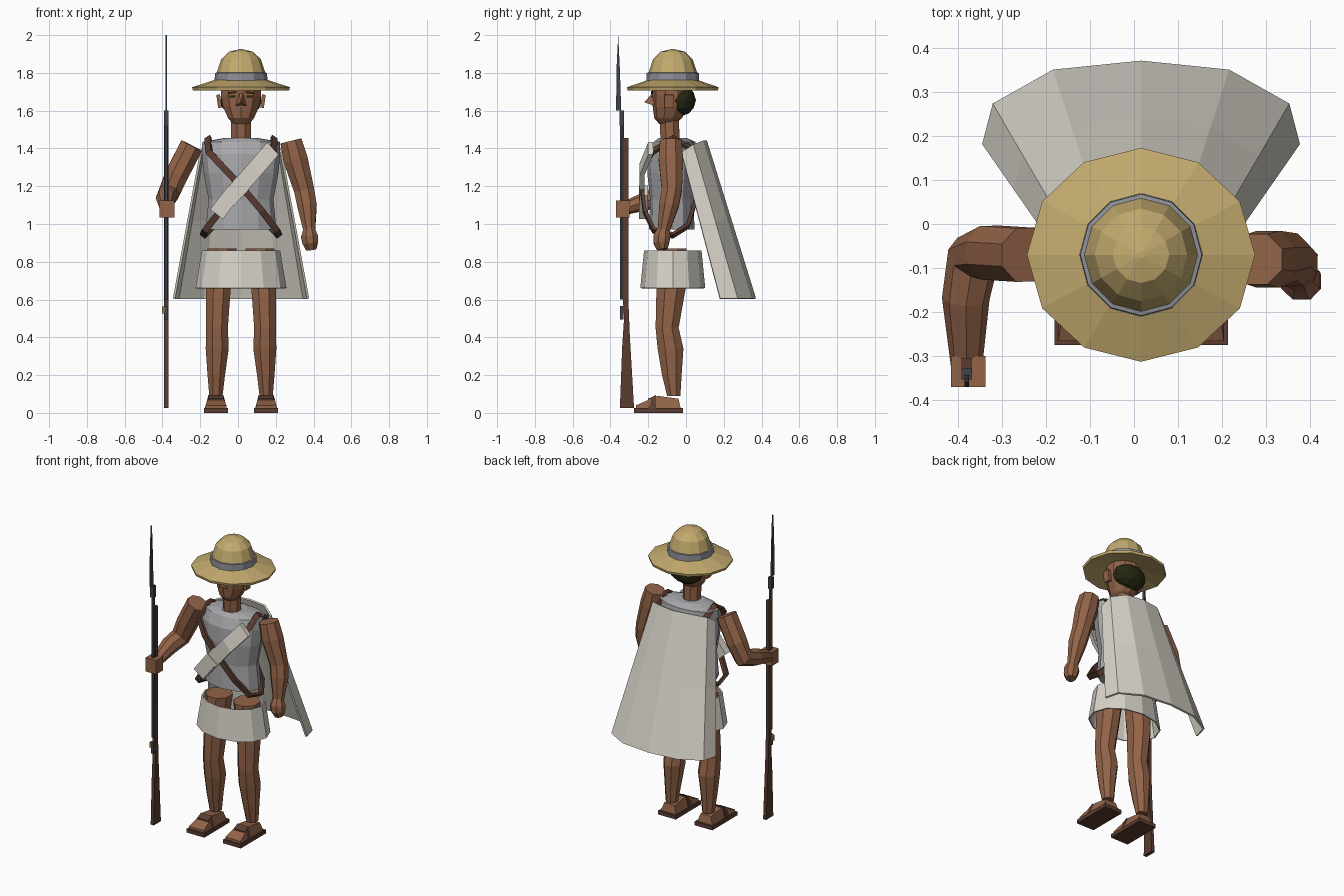
import bpy, bmesh, math
from mathutils import Vector, Matrix

if "Cube" in bpy.data.objects:
    bpy.data.objects.remove(bpy.data.objects["Cube"])

CX, CY = 0.016, -0.07   # centre line of the body


def mat(name, r, g, b):
    m = bpy.data.materials.new(name)
    m.diffuse_color = (r, g, b, 1)
    m.use_nodes = True
    m.node_tree.nodes["Principled BSDF"].inputs["Base Color"].default_value = m.diffuse_color
    return m


STRAW = mat("straw", .54, .40, .155)
BAND = mat("band_grey", .27, .28, .31)
SKIN = mat("skin", .29, .125, .064)
HAIR = mat("dark_hair", .02, .021, .006)
SHIRT = mat("shirt_grey", .39, .39, .41)
CLOTH = mat("off_white_cloth", .68, .65, .58)
LEATHER = mat("brown_leather", .10, .045, .03)
METAL = mat("gunmetal", .053, .058, .065)
BRASS = mat("brass", .30, .22, .04)


def make(name, verts, faces, m, thick=0):
    me = bpy.data.meshes.new(name)
    me.from_pydata([tuple(v) for v in verts], [], faces)
    bm = bmesh.new()
    bm.from_mesh(me)
    bmesh.ops.recalc_face_normals(bm, faces=bm.faces)
    bm.to_mesh(me)
    bm.free()
    me.materials.append(m)
    ob = bpy.data.objects.new(name, me)
    bpy.context.collection.objects.link(ob)
    if thick:
        mod = ob.modifiers.new("thickness", 'SOLIDIFY')
        mod.thickness, mod.offset = thick, 0
    return ob


def skin_rings(name, rings, m, caps=True, closed=False, thick=0):
    """Bridge equal-sized vertex rings."""
    n, k = len(rings[0]), len(rings)
    faces = [(i * n + j, i * n + (j + 1) % n, (i + 1) % k * n + (j + 1) % n, (i + 1) % k * n + j)
             for i in range(k if closed else k - 1) for j in range(n)]
    if caps and not closed:
        faces += [tuple(range(n))[::-1], tuple(range((k - 1) * n, k * n))]
    return make(name, [v for r in rings for v in r], faces, m, thick)


def loft(name, secs, m, n=8, phase=0.0, **kw):
    """Horizontal elliptical sections (x, y, z, rx, ry)."""
    ang = [2 * math.pi * (j + phase) / n for j in range(n)]
    return skin_rings(name, [[(x + rx * math.cos(a), y + ry * math.sin(a), z) for a in ang]
                             for x, y, z, rx, ry in secs], m, **kw)


def tube(name, pts, m, n=8):
    """Limb along a bent path of (x, y, z, radius)."""
    P = [Vector(p[:3]) for p in pts]
    rings, u, old = [], Vector((1, 0, 0)), None
    for i, p in enumerate(P):
        t = (P[min(i + 1, len(P) - 1)] - P[max(i - 1, 0)]).normalized()
        if old:
            u = old.rotation_difference(t) @ u
        u = (u - t * u.dot(t)).normalized()
        v, old = t.cross(u), t
        rings.append([p + pts[i][3] * (u * math.cos(a) + v * math.sin(a))
                      for a in [2 * math.pi * (j + .5) / n for j in range(n)]])
    return skin_rings(name, rings, m)


def prism(name, yz, x, w, m, top_w=None, top_z=9):
    """Side profile in (y, z), extruded along x; points above top_z use top_w."""
    ring = lambda s: [(x + s * (top_w if z > top_z else w) / 2, y, z) for y, z in yz]
    return skin_rings(name, [ring(-1), ring(1)], m)


def box(name, c, size, m, tilt=0):
    R = Matrix.Rotation(tilt, 3, 'Y')
    corner = lambda a, b, d: Vector(c) + R @ Vector((a * size[0], b * size[1], d * size[2])) / 2
    return skin_rings(name, [[corner(a, b, d) for a, b in ((-1, -1), (1, -1), (1, 1), (-1, 1))]
                             for d in (-1, 1)], m)


def ribbon(name, pts, m, width, thick):
    """Closed strap wrapped round the body axis."""
    P, rings = [Vector(p) for p in pts], []
    for i, p in enumerate(P):
        t = (P[(i + 1) % len(P)] - P[i - 1]).normalized()
        nrm = p - Vector((CX, CY, 1.2))
        nrm = (nrm - t * nrm.dot(t)).normalized()
        s = t.cross(nrm)
        rings.append([p + s * a * width / 2 + nrm * b * thick / 2
                      for a, b in ((-1, -1), (1, -1), (1, 1), (-1, 1))])
    return skin_rings(name, rings, m, closed=True)


# Hat: brim, band, faceted crown
loft("hat_brim", [(CX, CY, z, r, r * .937) for r, z in
                  ((.115, 1.735), (.255, 1.708), (.259, 1.724), (.13, 1.766))], STRAW, 12)
loft("hat_band", [(CX, CY, z, r, r) for r, z in ((.14, 1.755), (.138, 1.80), (.125, 1.802))], BAND, 12)
loft("hat_crown", [(CX, CY, z, r, r) for r, z in
                   ((.131, 1.76), (.129, 1.80), (.105, 1.872), (.064, 1.912), (.008, 1.926))], STRAW, 12)

# Head
loft("head", [(CX, -.10, 1.53, .045, .042), (CX, -.095, 1.56, .072, .073), (CX, -.08, 1.62, .1, .096),
              (CX, -.075, 1.68, .112, .105), (CX, -.075, 1.75, .11, .103)], SKIN, 10, .5)
loft("neck", [(CX, -.08, 1.40, .065, .06), (CX, -.085, 1.46, .056, .055), (CX, -.09, 1.60, .056, .055)], SKIN, 8, .5)
make("nose", [(CX - .012, -.17, 1.70), (CX + .012, -.17, 1.70), (CX - .03, -.165, 1.625),
              (CX + .03, -.165, 1.625), (CX, -.222, 1.645)],
     [(0, 1, 4), (0, 4, 2), (1, 3, 4), (2, 4, 3), (0, 2, 3, 1)], SKIN)
bm = bmesh.new()
bmesh.ops.create_icosphere(bm, subdivisions=2, radius=1,
                           matrix=Matrix.Translation((CX, -.025, 1.655)) @ Matrix.Diagonal((.113, .078, .083, 1)))
me = bpy.data.meshes.new("hair")
bm.to_mesh(me)
bm.free()
me.materials.append(HAIR)
bpy.context.collection.objects.link(bpy.data.objects.new("hair", me))
for s, side in ((-1, "right"), (1, "left")):
    box(side + "_ear", (CX + s * .116, -.09, 1.65), (.02, .045, .07), SKIN, s * .15)
    box(side + "_eye", (CX + s * .045, -.178, 1.675), (.034, .008, .012), HAIR)
    box(side + "_brow", (CX + s * .045, -.180, 1.696), (.042, .008, .01), HAIR, s * .1)

# Shirt and open skirt
loft("shirt", [(CX, -.075, .97, .187, .12), (CX, -.075, 1.13, .172, .115), (CX, -.075, 1.27, .198, .13),
               (CX, -.07, 1.37, .207, .13), (CX, -.06, 1.435, .205, .11), (CX, -.07, 1.455, .09, .075)], SHIRT, 12)
loft("skirt", [(CX, -.07, .66, .237, .168), (CX, -.07, .86, .203, .148)], CLOTH, 12, caps=False, thick=.008)

# Legs, feet and sandals
for s, side in ((-1, "right"), (1, "left")):
    X = lambda d: CX + s * d
    loft(side + "_leg", [(X(.1), -.075, .87, .083, .085), (X(.12), -.08, .65, .07, .083),
                         (X(.127), -.1, .45, .062, .066), (X(.126), -.082, .34, .066, .074),
                         (X(.131), -.075, .2, .05, .056), (X(.133), -.065, .09, .038, .038)], SKIN, 8, .5)
    prism(side + "_foot", [(-.265, .024), (-.265, .04), (-.15, .09), (-.04, .075), (-.028, .024)],
          X(.133), .11, SKIN, .075, .05)
    box(side + "_sandal_sole", (X(.133), -.145, .0125), (.128, .26, .025), LEATHER)
    prism(side + "_sandal_strap", [(-.2, .02), (-.2, .075), (-.16, .094), (-.16, .02)],
          X(.133), .118, LEATHER, .08, .05)

# Arms: right one bent forward to the rifle, left one hanging
tube("right_arm", [(-.245, -.07, 1.415, .066), (-.325, -.065, 1.26, .066), (-.365, -.075, 1.165, .06),
                   (-.382, -.17, 1.135, .054), (-.38, -.32, 1.085, .036)], SKIN)
box("right_hand", (-.376, -.335, 1.08), (.078, .07, .09), SKIN)
tube("left_arm", [(.28, -.08, 1.44, .062), (.305, -.08, 1.34, .07), (.35, -.075, 1.18, .058),
                  (.365, -.09, 1.1, .056), (.378, -.12, .96, .033)], SKIN)
tube("left_hand", [(.376, -.12, .98, .03), (.378, -.127, .935, .048), (.383, -.13, .90, .045),
                   (.388, -.125, .865, .03)], SKIN)

# Cape: open arch flaring out behind the body
top = [(.212, -.025, 1.38), (.195, .035, 1.42), (.115, .088, 1.44), (0, .105, 1.44)]
low = [(.355, .18, .605), (.332, .27, .605), (.198, .345, .605), (0, .365, .605)]
full = lambda row: [(CX - d, y, z) for d, y, z in row] + [(CX + d, y, z) for d, y, z in row[-2::-1]]
T, L = full(top), full(low)
grid = [Vector(a).lerp(Vector(b), f) for f in (0, .5, 1) for a, b in zip(T, L)]
make("cape", grid, [(r * 7 + c, r * 7 + c + 1, r * 7 + c + 8, r * 7 + c + 7)
                    for r in range(2) for c in range(6)], CLOTH, .012)

# Crossed shoulder straps
for s, side in ((-1, "right"), (1, "left")):
    path = [(.175, -.07, 1.455), (.17, -.18, 1.38), (.10, -.225, 1.305), (0, -.235, 1.2), (-.11, -.22, 1.07),
            (-.19, -.17, .965), (-.2, -.07, .94), (-.15, .01, .99), (0, .07, 1.18), (.10, .115, 1.31),
            (.17, .06, 1.38)]
    ribbon(side + "_strap", [(CX + s * d, y, z) for d, y, z in path], LEATHER, .035, .018)

# Cloth sash with bag
skin_rings("sash", [[(x - .03, y, z + .033), (x + .03, y, z - .033), (x + .03, y + .025, z - .033),
                     (x - .03, y + .025, z + .033)]
                    for x, y, z in ((-.05, -.245, 1.13), (.09, -.245, 1.29), (.185, -.2, 1.40))], CLOTH)
box("bag", (-.065, -.225, 1.115), (.085, .05, .16), CLOTH, .66)

# Rifle with bayonet
RX = -.38
prism("rifle_stock", [(-.35, .025), (-.275, .025), (-.298, .42), (-.305, .6), (-.305, 1.455),
                      (-.33, 1.455), (-.335, .62), (-.328, .5), (-.338, .35)], RX, .022, LEATHER)
loft("rifle_barrel", [(RX, -.339, z, .011, .011) for z in (.6, 1.6)], METAL, 6)
box("muzzle_ring", (RX, -.34, 1.56), (.024, .026, .075), METAL)
prism("bayonet", [(-.37, 1.6), (-.343, 1.6), (-.35, 1.82), (-.359, 2.0), (-.368, 1.82)], RX, .01, METAL)
box("rifle_bolt", (RX, -.34, .53), (.02, .02, .07), METAL)
box("brass_fitting", (RX - .016, -.335, .545), (.014, .022, .035), BRASS)
